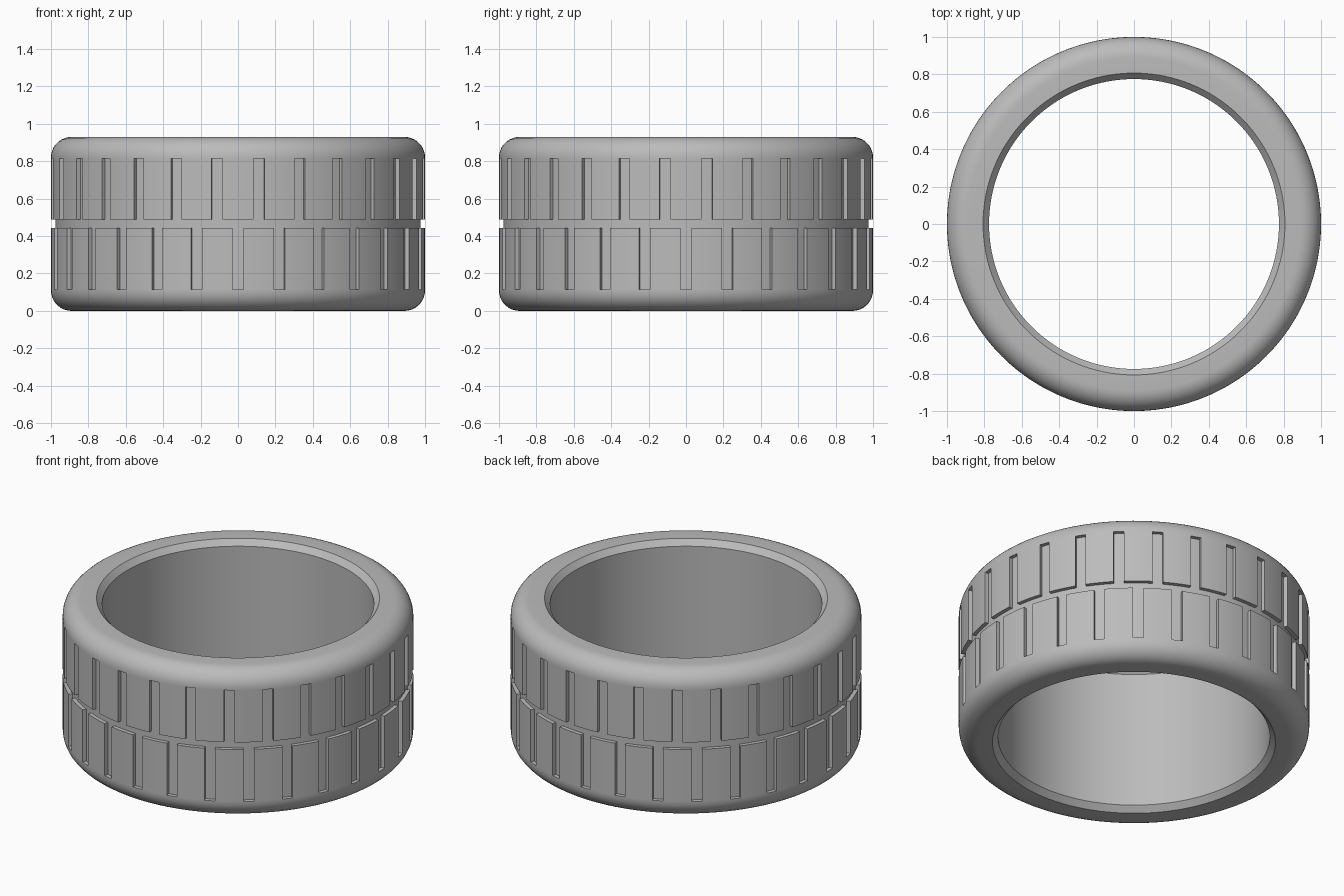
import bpy, bmesh, math

cube = bpy.data.objects.get("Cube")
if cube:
    bpy.data.objects.remove(cube, do_unlink=True)

HEIGHT = 0.93
MID = HEIGHT / 2
OUTER, BORE = 1.0, 0.775
CHAMFER_R, CHAMFER_Z = 0.032, 0.035
FILLET, FILLET_STEPS = 0.11, 9
SLOT_LOW, GROOVE_HALF = 0.115, 0.0225
SLOTS = 28
SLOT_WIDTH, DEPTH = 0.06, 0.024

# Lower half of the tyre cross-section, from the bore to the tread
lower = [(BORE, CHAMFER_Z), (BORE + CHAMFER_R, 0)]
for i in range(FILLET_STEPS + 1):
    a = math.pi / 2 * i / FILLET_STEPS
    lower.append((OUTER - FILLET + FILLET * math.sin(a), FILLET * (1 - math.cos(a))))
lower += [(OUTER, SLOT_LOW), (OUTER, MID - GROOVE_HALF)]
profile = lower + [(r, HEIGHT - z) for r, z in reversed(lower)]
groove_row = len(lower) - 1
lower_row, upper_row = groove_row - 1, groove_row + 1

# Column angles line up with the slot edges; the two slot rows are staggered
pitch = 2 * math.pi / SLOTS
half = SLOT_WIDTH / 2
offsets = [-half, 0, half, pitch / 4,
           pitch / 2 - half, pitch / 2, pitch / 2 + half, pitch * 3 / 4]
angles = [k * pitch + o for k in range(SLOTS) for o in offsets]

# Revolve the closed cross-section
bm = bmesh.new()
rings = [[bm.verts.new((r * math.cos(a), r * math.sin(a), z)) for r, z in profile]
         for a in angles]
cut_faces = []
for c, ring in enumerate(rings):
    after = rings[(c + 1) % len(rings)]
    column = c % len(offsets)
    for row in range(len(profile)):
        up = (row + 1) % len(profile)
        face = bm.faces.new((ring[row], after[row], after[up], ring[up]))
        in_lower = row == lower_row and column in (0, 1)
        in_upper = row == upper_row and column in (4, 5)
        if row == groove_row or in_lower or in_upper:
            cut_faces.append(face)

# Sink the centre groove and the tread slots
result = bmesh.ops.extrude_face_region(bm, geom=cut_faces)
for item in result["geom"]:
    if isinstance(item, bmesh.types.BMVert):
        item.co.x *= 1 - DEPTH
        item.co.y *= 1 - DEPTH
leftover = [f for f in cut_faces if f.is_valid]
if leftover:
    bmesh.ops.delete(bm, geom=leftover, context="FACES")
bmesh.ops.recalc_face_normals(bm, faces=bm.faces[:])

mesh = bpy.data.meshes.new("tyre")
bm.to_mesh(mesh)
bm.free()
tyre = bpy.data.objects.new("tyre", mesh)
bpy.context.collection.objects.link(tyre)

# Plain grey rubber
grey = bpy.data.materials.new("grey_rubber")
grey.use_nodes = True
colour = (0.5, 0.5, 0.5, 1)
grey.diffuse_color = colour
grey.node_tree.nodes["Principled BSDF"].inputs["Base Color"].default_value = colour
mesh.materials.append(grey)

bpy.ops.object.select_all(action="DESELECT")
tyre.select_set(True)
bpy.context.view_layer.objects.active = tyre
bpy.ops.object.shade_smooth_by_angle(angle=math.radians(30))
